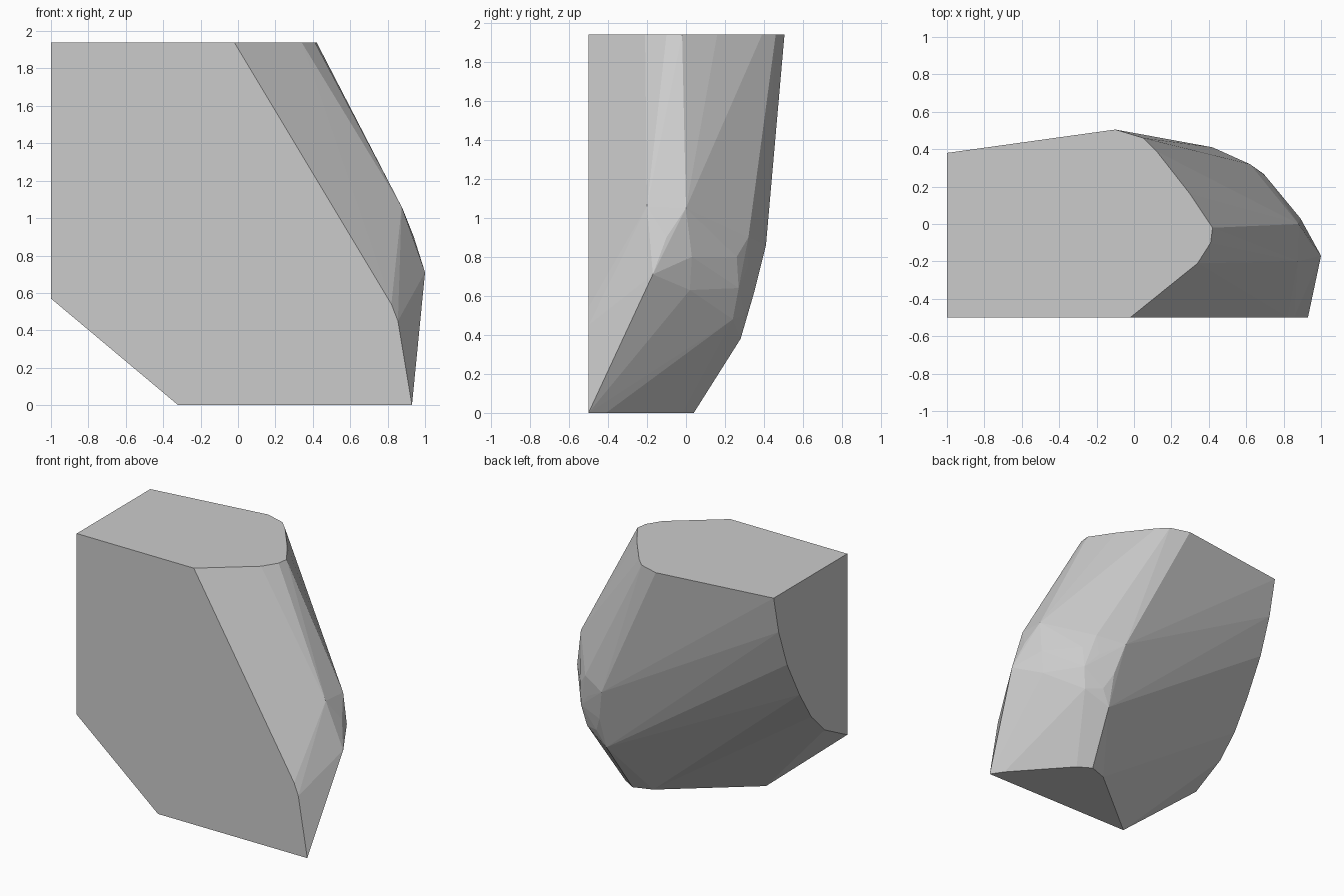
import bpy, bmesh, math

if "Cube" in bpy.data.objects:
    bpy.data.objects.remove(bpy.data.objects["Cube"])

H = 1.94      # height of the flat top
FRONT = -0.5  # flat front plane

# outlines of the flat cut sides
top = [(-1, FRONT), (-0.02, FRONT), (0.34, -0.21), (0.41, -0.1), (0.42, -0.02),
       (0.30, 0.16), (0.12, 0.39), (0.05, 0.46), (-0.1, 0.505), (-1, 0.38)]
bottom = [(-0.32, FRONT), (0.93, FRONT), (0.87, -0.41), (0.52, -0.02),
          (0.42, 0.04), (0.28, -0.01)]
left = [(FRONT, 0.57), (-0.23, 0.71), (-0.07, 0.87), (0.07, 1.09),
        (0.22, 1.375), (0.32, 1.66)]
front = [(0.82, 0.54), (0.855, 0.45)]

# rounded right-hand nose and back shoulder
nose = [(1.0, -0.17, 0.71), (0.94, -0.1, 0.90), (0.88, 0.0, 1.05),
        (0.875, -0.2, 1.06), (0.89, 0.03, 0.80), (0.87, 0.02, 0.63)]
shoulder = [(0.42, 0.41, 0.86), (0.62, 0.32, 0.90), (0.70, 0.26, 0.80),
            (0.60, 0.32, 0.75), (0.69, 0.27, 0.64), (0.48, 0.35, 0.62),
            (0.54, 0.30, 0.50), (0.66, 0.24, 0.48), (0.47, 0.28, 0.38)]

points = [(x, y, H) for x, y in top]
points += [(x, y, 0) for x, y in bottom]
points += [(-1, y, z) for y, z in left]
points += [(x, FRONT, z) for x, z in front]
points += nose + shoulder

# wrap the outlines in one convex block
bm = bmesh.new()
for p in points:
    bm.verts.new(p)
bmesh.ops.convex_hull(bm, input=bm.verts[:])
bmesh.ops.delete(bm, geom=[v for v in bm.verts if not v.link_faces], context='VERTS')
bmesh.ops.dissolve_limit(bm, angle_limit=math.radians(0.5),
                         verts=bm.verts[:], edges=bm.edges[:])
bmesh.ops.recalc_face_normals(bm, faces=bm.faces[:])

mesh = bpy.data.meshes.new("faceted_block")
bm.to_mesh(mesh)
bm.free()
block = bpy.data.objects.new("faceted_block", mesh)
bpy.context.collection.objects.link(block)
